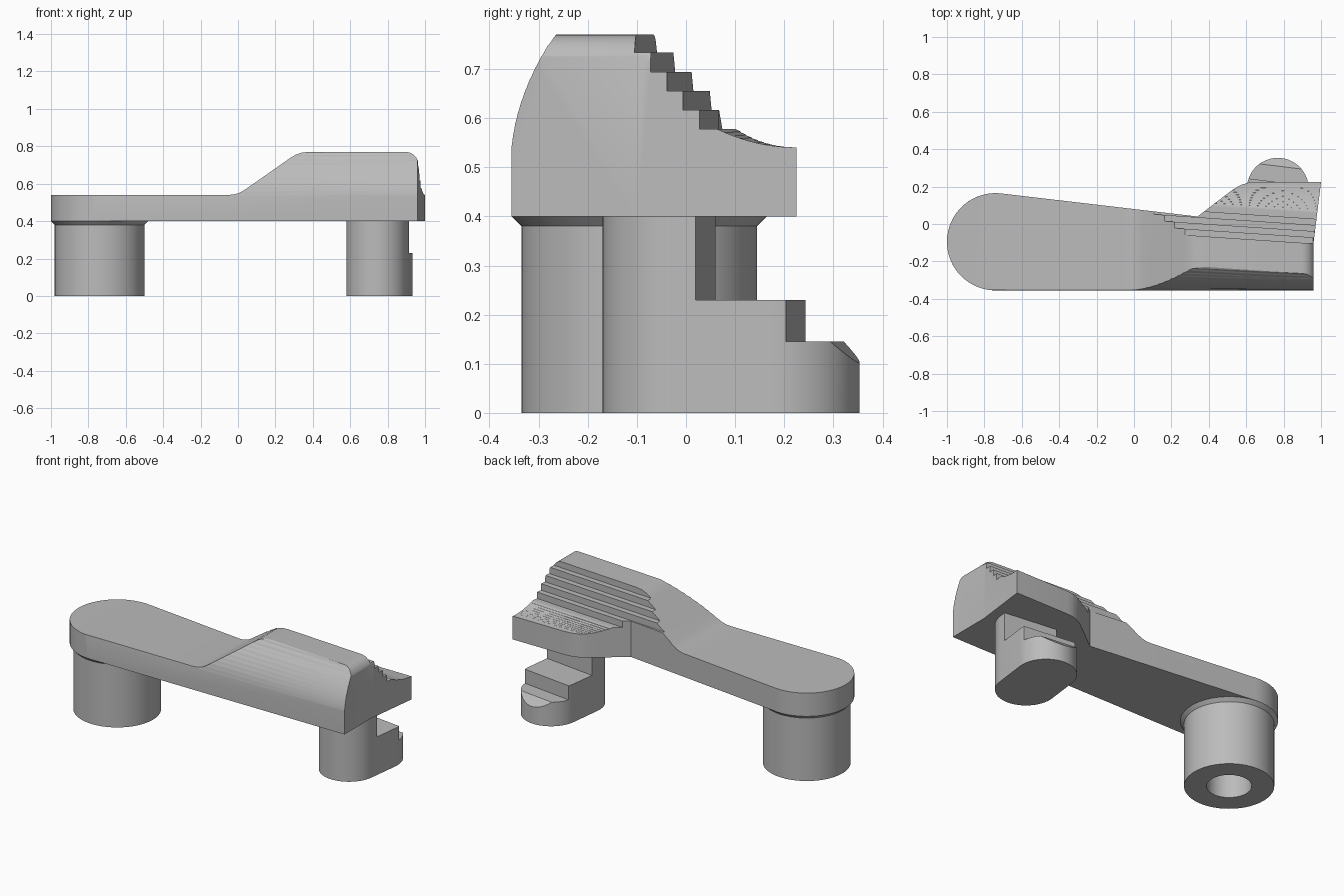
import bpy, bmesh
from math import sin, cos, pi, radians
from mathutils import Matrix, Vector

if "Cube" in bpy.data.objects:
    bpy.data.objects.remove(bpy.data.objects["Cube"], do_unlink=True)

grey = bpy.data.materials.new("matte grey")
grey.use_nodes = True
grey.diffuse_color = (0.5, 0.5, 0.5, 1)
grey.node_tree.nodes["Principled BSDF"].inputs["Base Color"].default_value = (0.5, 0.5, 0.5, 1)


def loft(name, first, last, triangulate=False):
    """Solid between two matching rings of points."""
    bm = bmesh.new()
    a = [bm.verts.new(p) for p in first]
    b = [bm.verts.new(p) for p in last]
    bm.faces.new(a)
    bm.faces.new(b)
    for i in range(len(a)):
        j = (i + 1) % len(a)
        bm.faces.new((a[i], a[j], b[j], b[i]))
    bmesh.ops.recalc_face_normals(bm, faces=bm.faces)
    if triangulate:
        bmesh.ops.triangulate(bm, faces=bm.faces)
    mesh = bpy.data.meshes.new(name)
    bm.to_mesh(mesh)
    bm.free()
    mesh.materials.append(grey)
    obj = bpy.data.objects.new(name, mesh)
    bpy.context.collection.objects.link(obj)
    return obj


def prism(name, outline, z0, z1):
    return loft(name, [(x, y, z0) for x, y in outline], [(x, y, z1) for x, y in outline])


def arc(cx, cy, r, start, end, n):
    angles = [radians(start + (end - start) * i / n) for i in range(n + 1)]
    return [(cx + r * cos(t), cy + r * sin(t)) for t in angles]


def boolean(obj, cutter, operation):
    mod = obj.modifiers.new("cut", "BOOLEAN")
    mod.operation, mod.solver, mod.object = operation, "EXACT", cutter
    bpy.context.view_layer.objects.active = obj
    bpy.ops.object.modifier_apply(modifier=mod.name)
    bpy.data.objects.remove(cutter, do_unlink=True)


def smooth(obj):
    bpy.ops.object.select_all(action="DESELECT")
    obj.select_set(True)
    bpy.context.view_layer.objects.active = obj
    bpy.ops.object.shade_smooth_by_angle(angle=radians(28))


# Lever: plan outline with round pivot end and a flared thumb wing
plan = arc(-0.74, -0.095, 0.26, 270, 83, 40)
plan += [(0.34, 0.04), (0.49, 0.155), (0.53, 0.185), (0.57, 0.208), (0.61, 0.221), (0.65, 0.225),
         (1.0, 0.225), (0.96, -0.1), (0.96, -0.355)]
lever = prism("lever", plan, 0.4, 0.9)

# Lengthwise profile: flat arm, ramp, raised thumb block with rounded end
ramp = [(-1.2, 0.3), (-1.2, 0.54), (-0.05, 0.54), (-0.02, 0.543), (0.01, 0.552), (0.04, 0.57),
        (0.28, 0.738), (0.31, 0.756), (0.34, 0.766), (0.38, 0.77)]
ramp += arc(0.895, 0.7, 0.07, 90, 0, 10)[:-1] + [(0.966, 0.68), (1.2, 0.66), (1.2, 0.3)]
boolean(lever, loft("ramp_cutter", [(x, -0.6, z) for x, z in ramp],
                    [(x, 0.6, z) for x, z in ramp]), "INTERSECT")

# Crosswise profile (y, z, skew): curved front, grip steps, scooped wing
cross = [(-0.357, 0.3, 0)]
for i in range(13):
    t = i / 12
    cross.append((-0.357 + 0.092 * t * t, 0.5 + 0.272 * t, t * t))
for i in range(5):
    y, z = -0.105 + 0.0333 * i, 0.772 - 0.0388 * i
    cross += [(y, z, 1), (y, z - 0.0388, 1)]
for i in range(11):
    t = i / 10
    cross.append((0.064 + 0.158 * t, 0.5405 + 0.0375 * (1 - t) ** 2, 1 - t))
cross += [(0.3, 0.5405, 0), (0.3, 0.3, 0)]


def cross_ring(x):
    return [(x, y - 0.067 * (x - 0.96) * skew, z) for y, z, skew in cross]


boolean(lever, loft("grip_cutter", cross_ring(-1.1), cross_ring(1.1), True), "INTERSECT")
smooth(lever)

# Pivot post: hollow cylinder flaring into a collar
bm = bmesh.new()
section = [(0.12, 0.36), (0.12, 0), (0.24, 0), (0.24, 0.38), (0.26, 0.4)]
centre = Vector((-0.74, -0.095, 0))
rings = []
for r, z in section:
    rings.append([bm.verts.new(centre + Vector((r * cos(2 * pi * i / 64), r * sin(2 * pi * i / 64), z)))
                  for i in range(64)])
for lower, upper in zip(rings, rings[1:]):
    for i in range(64):
        j = (i + 1) % 64
        bm.faces.new((lower[i], lower[j], upper[j], upper[i]))
bm.faces.new(rings[0])
bm.faces.new(rings[-1])
bmesh.ops.recalc_face_normals(bm, faces=bm.faces)
mesh = bpy.data.meshes.new("pivot_post")
bm.to_mesh(mesh)
bm.free()
mesh.materials.append(grey)
post = bpy.data.objects.new("pivot_post", mesh)
bpy.context.collection.objects.link(post)
smooth(post)

# Latch foot: slot-shaped column cut into steps towards the back, slightly turned
slot = arc(0, 0, 0.165, 180, 360, 32) + arc(0, 0.195, 0.165, 0, 180, 32)
foot = prism("latch_foot", slot, 0, 0.6)
steps = [(-0.4, -0.1), (-0.4, 0.402), (0.045, 0.402), (0.045, 0.23), (0.23, 0.23), (0.23, 0.145),
         (0.315, 0.145), (0.375, 0.088), (0.375, -0.1)]
boolean(foot, loft("step_cutter", [(-0.5, y, z) for y, z in steps],
                   [(0.5, y, z) for y, z in steps]), "INTERSECT")
foot.data.transform(Matrix.Translation((0.745, -0.005, 0)) @ Matrix.Rotation(radians(-7), 4, "Z"))
smooth(foot)
